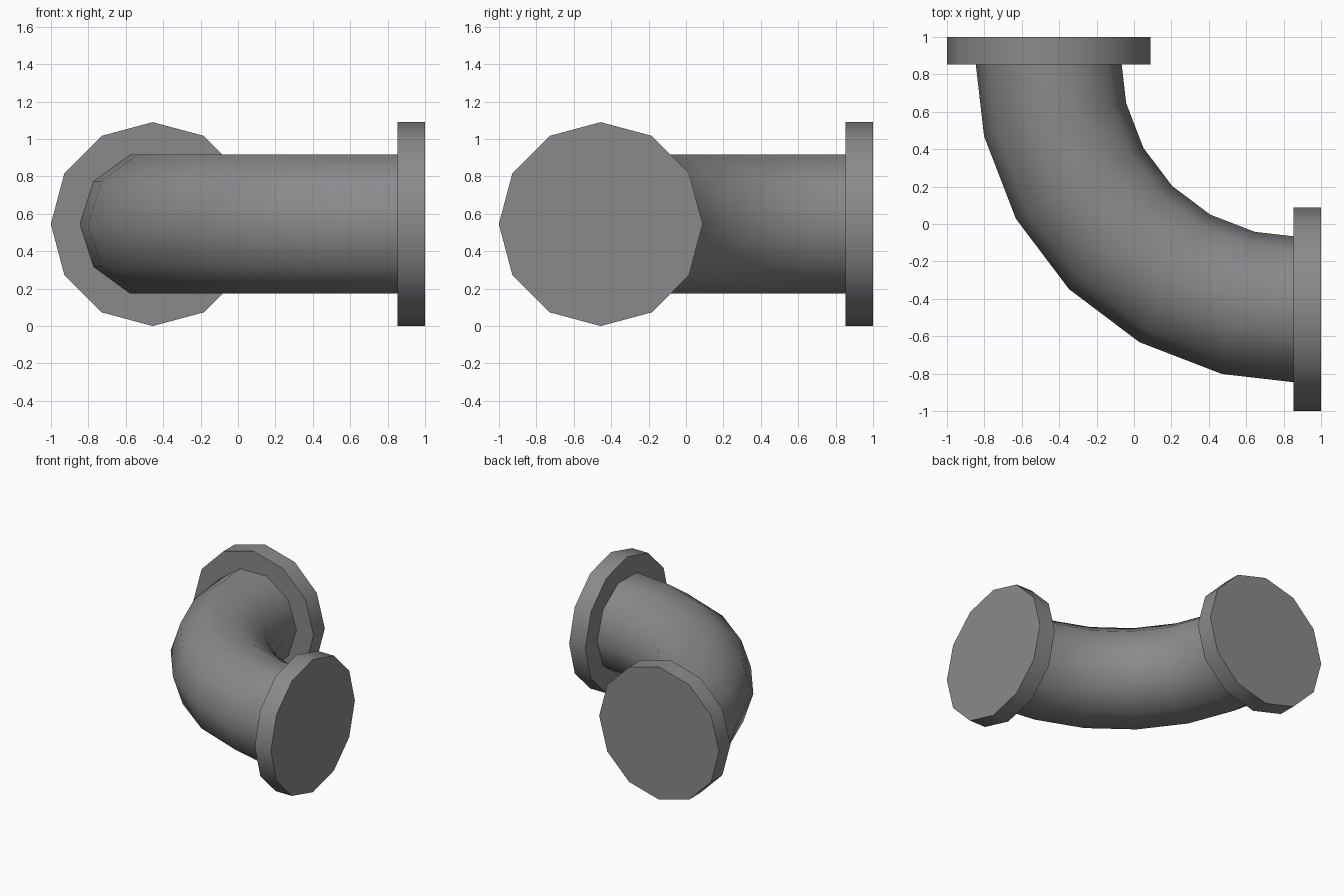
import bpy, bmesh, math
from mathutils import Matrix, Vector

if "Cube" in bpy.data.objects:
    bpy.data.objects.remove(bpy.data.objects["Cube"])

Z = 0.545          # height of the pipe's centre line
C = 0.855          # bend centre in x and y, also the inner face of both flanges
BEND_R = 1.311     # radius of the bend
PIPE_R = 0.39
FLANGE_R = 0.545
SIDES = 10

grey = bpy.data.materials.new("steel grey")
grey.diffuse_color = (0.25, 0.255, 0.265, 1)
grey.use_nodes = True
grey.node_tree.nodes["Principled BSDF"].inputs["Base Color"].default_value = grey.diffuse_color


def add_object(name, bm):
    """Turn a bmesh into a smooth-shaded object with sharp corners kept."""
    bmesh.ops.recalc_face_normals(bm, faces=bm.faces)
    mesh = bpy.data.meshes.new(name)
    bm.to_mesh(mesh)
    bm.free()
    mesh.materials.append(grey)
    ob = bpy.data.objects.new(name, mesh)
    bpy.context.collection.objects.link(ob)
    bpy.ops.object.select_all(action='DESELECT')
    ob.select_set(True)
    bpy.context.view_layer.objects.active = ob
    bpy.ops.object.shade_smooth_by_angle(angle=math.radians(45))
    return ob


def flange(name, location, rotation):
    """Twelve-sided disc at a pipe end."""
    bm = bmesh.new()
    bmesh.ops.create_cone(bm, cap_ends=True, segments=12, radius1=FLANGE_R,
                          radius2=FLANGE_R, depth=0.147,
                          matrix=Matrix.Translation(location) @ rotation)
    return add_object(name, bm)


# Elbow pipe: ten-sided rings swept round a quarter bend
bm = bmesh.new()
rings = []
for deg in (0, 13.1, 29.1, 45, 60.9, 76.9, 90):
    a = math.radians(deg)
    out = Vector((-math.cos(a), -math.sin(a), 0))
    centre = Vector((C, C, Z)) + out * BEND_R
    ring = []
    for i in range(SIDES):
        t = math.tau * i / SIDES
        offset = out * math.cos(t) + Vector((0, 0, math.sin(t)))
        ring.append(bm.verts.new(centre + offset * PIPE_R))
    rings.append(ring)
for r0, r1 in zip(rings, rings[1:]):
    for i in range(SIDES):
        j = (i + 1) % SIDES
        bm.faces.new((r0[i], r0[j], r1[j], r1[i]))
add_object("elbow_pipe", bm)

# Flanges at the two ends
mid = 1 - 0.147 / 2
flange("back_flange", (C - BEND_R, mid, Z), Matrix.Rotation(math.pi / 2, 4, 'X'))
flange("right_flange", (mid, C - BEND_R, Z), Matrix.Rotation(math.pi / 2, 4, 'Y'))
